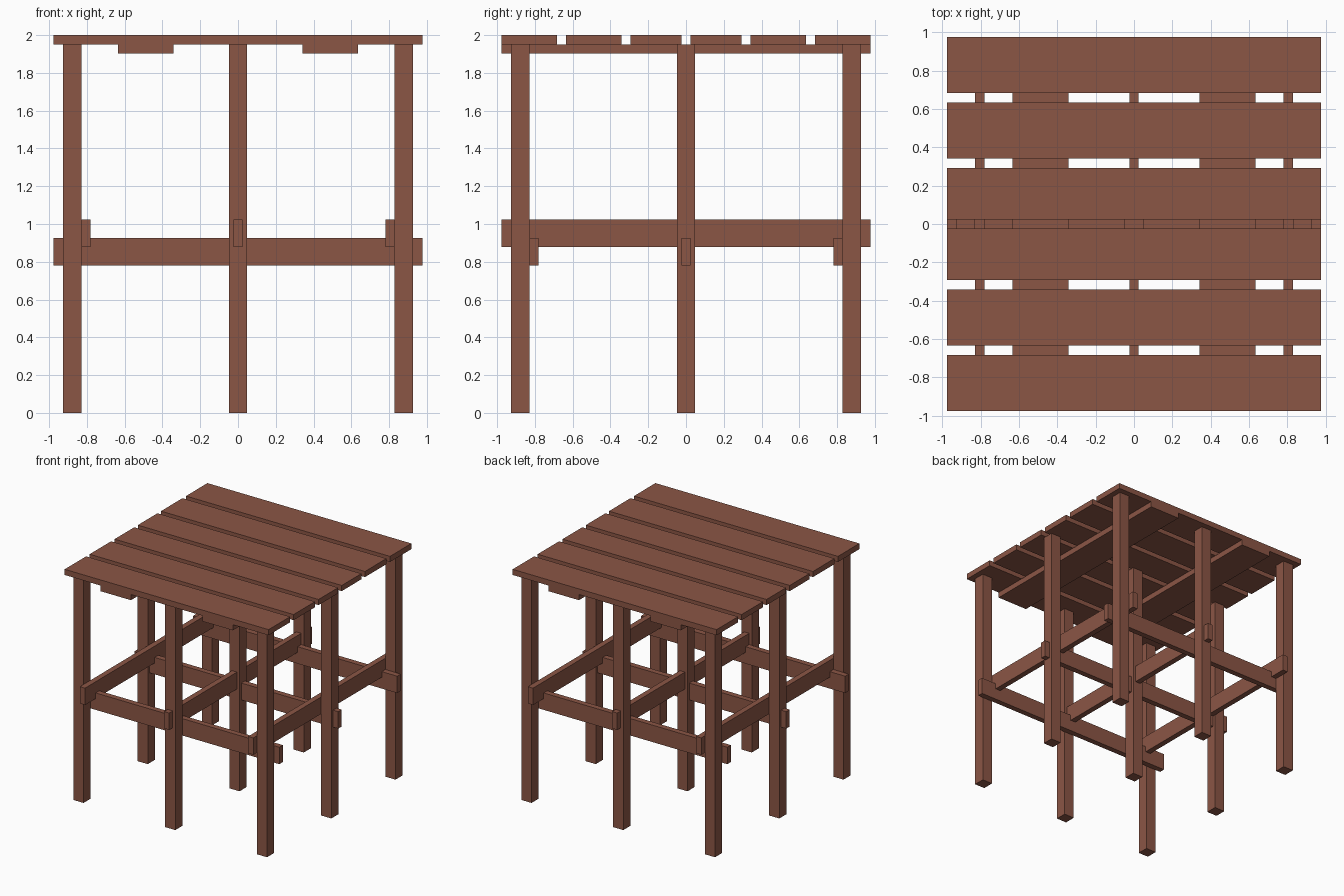
import bpy

if "Cube" in bpy.data.objects:
    bpy.data.objects.remove(bpy.data.objects["Cube"])

U = 2 / 41  # the model sits on a regular grid, 41 units tall

wood = bpy.data.materials.new("brown_wood")
wood.diffuse_color = (0.26, 0.093, 0.06, 1)
wood.use_nodes = True
wood.node_tree.nodes["Principled BSDF"].inputs["Base Color"].default_value = wood.diffuse_color


def box(name, x, y, z):
    """Box from (min, max) ranges given in grid units."""
    bpy.ops.mesh.primitive_cube_add(size=1)
    ob = bpy.context.object
    ob.name = name
    ob.location = [U * (a + b) / 2 for a, b in (x, y, z)]
    ob.scale = [U * (b - a) for a, b in (x, y, z)]
    bpy.ops.object.transform_apply(location=False, rotation=False, scale=True)
    ob.data.materials.append(wood)
    return ob


FULL = (-20, 20)

# Nine square posts in a 3 x 3 grid
for px in (-18, 0, 18):
    for py in (-18, 0, 18):
        box("post", (px - 1, px + 1), (py - 1, py + 1), (0, 40))

# Two layers of crossing rails, running along x and along y
for c in (-16.5, 0, 16.5):
    side = (c - 0.5, c + 0.5)
    box("lower_rail", FULL, side, (16, 19))
    box("upper_rail", side, FULL, (18, 21))

# Top planks, mirrored front to back
for a, b in ((0.5, 6), (7, 13), (14, 20)):
    box("top_plank_back", FULL, (a, b), (40, 41))
    box("top_plank_front", FULL, (-b, -a), (40, 41))

# Two battens beneath the planks
for a, b in ((-13, -7), (7, 13)):
    box("batten", (a, b), FULL, (39, 40))
